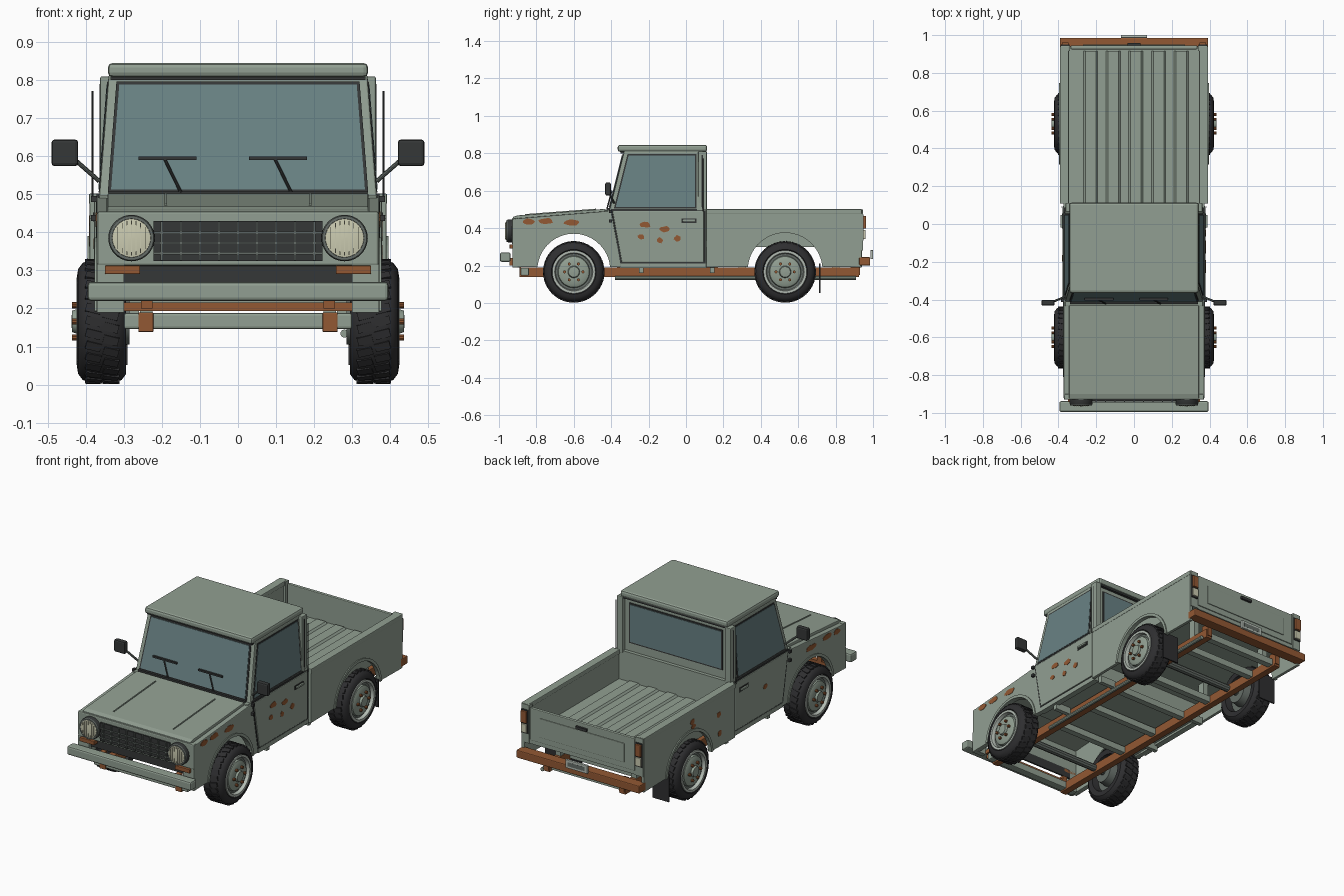
import bpy, bmesh, math, random
from mathutils import Vector, Matrix

random.seed(4)


def material(name, r, g, b):
    m = bpy.data.materials.new(name)
    m.diffuse_color = (r, g, b, 1)
    return m


BODY = material("faded green paint", 0.285, 0.347, 0.287)
GLASS = material("blue grey glass", 0.14, 0.222, 0.23)
RUST = material("rust", 0.29, 0.098, 0.033)
TYRE = material("rubber", 0.028, 0.028, 0.03)
TRIM = material("dark trim", 0.035, 0.038, 0.038)
CREAM = material("cream lens", 0.6, 0.6, 0.44)
METAL = material("pale metal", 0.45, 0.5, 0.45)
GREY = material("grille grey", 0.13, 0.152, 0.137)
smooth = []


def finish(name, bm, mat, mirror=False, bevel=0):
    bmesh.ops.recalc_face_normals(bm, faces=bm.faces)
    me = bpy.data.meshes.new(name)
    bm.to_mesh(me)
    bm.free()
    me.materials.append(mat)
    ob = bpy.data.objects.new(name, me)
    bpy.context.collection.objects.link(ob)
    if bevel:
        b = ob.modifiers.new("bevel", 'BEVEL')
        b.width = bevel
        b.segments = 2
        b.limit_method = 'ANGLE'
    if mirror:
        ob.modifiers.new("mirror", 'MIRROR')
    return ob


def prism(name, pts, vec, mat, mirror=False, bevel=0):
    """Closed outline in space pushed along a vector."""
    bm = bmesh.new()
    f = bm.faces.new([bm.verts.new(p) for p in pts])
    r = bmesh.ops.extrude_face_region(bm, geom=[f], use_keep_orig=True)
    bmesh.ops.translate(bm, vec=vec, verts=[v for v in r["geom"] if isinstance(v, bmesh.types.BMVert)])
    return finish(name, bm, mat, mirror, bevel)


def side(name, yz, x0, x1, mat, mirror=True, bevel=0):
    return prism(name, [(x0, y, z) for y, z in yz], (x1 - x0, 0, 0), mat, mirror, bevel)


def box(name, x0, x1, y0, y1, z0, z1, mat, mirror=False, bevel=0):
    return side(name, [(y0, z0), (y1, z0), (y1, z1), (y0, z1)], x0, x1, mat, mirror, bevel)


def lathe(name, prof, cx, cy, cz, axis, mat, mirror=False, n=40):
    """Turn (distance along axis, radius) points round the x or y axis."""
    bm = bmesh.new()
    rings = []
    for d, r in prof:
        ring = []
        for i in range(n):
            a = 2 * math.pi * i / n
            c, s = r * math.cos(a), r * math.sin(a)
            ring.append(bm.verts.new((cx + d, cy + c, cz + s) if axis == 'x' else (cx + c, cy + d, cz + s)))
        rings.append(ring)
    for a, b in zip(rings, rings[1:]):
        for i in range(n):
            bm.faces.new((a[i], a[(i + 1) % n], b[(i + 1) % n], b[i]))
    if prof[0] != prof[-1]:
        bm.faces.new(rings[0])
        bm.faces.new(rings[-1])
    smooth.append(finish(name, bm, mat, mirror))


def rod(name, a, b, r, mat, mirror=False):
    a, b = Vector(a), Vector(b)
    bm = bmesh.new()
    m = Matrix.Translation((a + b) / 2) @ (b - a).to_track_quat('Z', 'Y').to_matrix().to_4x4()
    bmesh.ops.create_cone(bm, cap_ends=True, segments=10, radius1=r, radius2=r, depth=(b - a).length, matrix=m)
    finish(name, bm, mat, mirror)


def arc(cy, cz, r, a0, a1, n=18):
    return [(cy + r * math.cos(math.radians(a0 + (a1 - a0) * i / n)),
             cz + r * math.sin(math.radians(a0 + (a1 - a0) * i / n))) for i in range(n + 1)]


# lower body sides
FY, RY, WZ = -0.60, 0.53, 0.166
side("front_fender", [(-0.925, 0.19), (-0.925, 0.45), (-0.41, 0.492), (-0.40, 0.492), (-0.35, 0.215), (-0.35, 0.19)]
     + arc(FY, 0.175, 0.198, 5, 175), 0.342, 0.372, BODY, bevel=0.004)
side("door", [(-0.393, 0.492), (0.095, 0.492), (0.095, 0.218), (-0.343, 0.218)], 0.345, 0.378, BODY, bevel=0.004)
side("door_gap", [(-0.40, 0.494), (0.104, 0.494), (0.104, 0.211), (-0.351, 0.211)], 0.345, 0.373, TRIM)
box("sill", 0.34, 0.374, -0.35, 0.11, 0.188, 0.212, BODY, True)
side("bed_side", [(0.108, 0.19), (0.108, 0.5), (0.94, 0.5), (0.94, 0.19)]
     + arc(RY, 0.175, 0.203, 5, 175), 0.372, 0.39, BODY, bevel=0.003)
box("bed_inner_wall", 0.35, 0.374, 0.108, 0.93, 0.332, 0.49, BODY, True)
box("bed_rail", 0.345, 0.392, 0.108, 0.94, 0.475, 0.502, BODY, True, 0.004)
for nm, y, r, x in (("front", FY, 0.198, 0.345), ("rear", RY, 0.203, 0.372)):
    side(nm + "_arch_lip", arc(y, 0.175, r - 0.003, 5, 175) + arc(y, 0.175, r + 0.013, 175, 5), x, x + 0.032 - (x > .36) * .008, BODY)

# hood, cowl and front panel
side("hood", [(-0.925, 0.445), (-0.925, 0.46), (-0.9, 0.468), (-0.43, 0.503), (-0.43, 0.48)], -0.343, 0.343, BODY, False, 0.004)
side("hood_crease", [(-0.86, 0.468), (-0.86, 0.475), (-0.48, 0.504), (-0.48, 0.49)], 0.187, 0.193, BODY)
box("cowl", -0.365, 0.365, -0.435, -0.39, 0.46, 0.497, BODY, False, 0.004)
box("front_panel", -0.37, 0.37, -0.93, -0.9, 0.312, 0.455, BODY, False, 0.006)
box("front_corner", 0.3, 0.37, -0.928, -0.9, 0.19, 0.314, BODY, True)
box("lower_valance", -0.3, 0.3, -0.91, -0.9, 0.262, 0.314, TRIM)
box("firewall", -0.345, 0.345, -0.4, -0.385, 0.2, 0.48, BODY)

# grille
box("grille_back", -0.222, 0.222, -0.938, -0.928, 0.325, 0.43, TRIM)
for i in range(9):
    x = -0.2 + i * 0.05
    box("grille_upright", x - 0.003, x + 0.003, -0.946, -0.936, 0.326, 0.429, GREY)
for z in (0.345, 0.372, 0.399):
    box("grille_bar", -0.222, 0.222, -0.944, -0.936, z - 0.003, z + 0.003, GREY)

# headlights and front indicators
lathe("headlight_housing", [(0, 0.061), (-0.025, 0.061), (-0.034, 0.056), (-0.034, 0.05)], 0.28, -0.925, 0.385, 'y', TRIM, True)
lathe("headlight_ring", [(-0.03, 0.06), (-0.036, 0.058), (-0.036, 0.051), (-0.03, 0.05)], 0.28, -0.925, 0.385, 'y', GREY, True)
lathe("headlight_lens", [(-0.03, 0.051), (-0.036, 0.05), (-0.039, 0.03), (-0.04, 0.002)], 0.28, -0.925, 0.385, 'y', CREAM, True)
for i in range(-3, 4):
    h = math.sqrt(0.046 ** 2 - (i * 0.012) ** 2)
    box("lens_rib", 0.279 + i * 0.012, 0.281 + i * 0.012, -0.967, -0.958, 0.385 - h, 0.385 + h, CREAM, True)
box("front_indicator", 0.257, 0.35, -0.943, -0.9, 0.29, 0.313, RUST, True, 0.003)

# bumpers
box("front_bumper", -0.395, 0.395, -0.995, -0.938, 0.22, 0.27, BODY, False, 0.009)
box("bumper_bracket", 0.225, 0.255, -0.945, -0.87, 0.2, 0.24, RUST, True)
box("rear_bumper", -0.392, 0.392, 0.925, 0.985, 0.2, 0.245, RUST, False, 0.005)
box("rear_bracket", 0.225, 0.255, 0.88, 0.93, 0.15, 0.22, RUST, True)
box("number_plate", -0.07, 0.07, 0.986, 1.0, 0.235, 0.282, METAL, False, 0.002)
box("plate_panel", -0.055, 0.055, 0.999, 1.0005, 0.247, 0.27, GREY)


# cab upper shell tapering to the roof
def cab(z):
    t = (z - 0.495) / 0.32
    return 0.365 - 0.025 * t, -0.41 + 0.08 * t


bm = bmesh.new()
rings = []
for z in (0.485, 0.815):
    hx, yf = cab(z)
    rings.append([bm.verts.new(p) for p in ((-hx, yf, z), (hx, yf, z), (hx, 0.09, z), (-hx, 0.09, z))])
for i in range(4):
    bm.faces.new((rings[0][i], rings[0][(i + 1) % 4], rings[1][(i + 1) % 4], rings[1][i]))
bm.faces.new(rings[0])
bm.faces.new(rings[1])
finish("cab_shell", bm, BODY, False, 0.005)
box("roof", -0.342, 0.342, -0.365, 0.113, 0.808, 0.845, BODY, False, 0.012)
box("roof_gutter", -0.335, 0.335, -0.35, 0.105, 0.8, 0.812, TRIM)
box("rear_pillar", 0.325, 0.362, 0.065, 0.112, 0.485, 0.81, BODY, True, 0.004)
box("cab_back_wall", -0.372, 0.372, 0.088, 0.11, 0.2, 0.5, BODY)
box("pillar_gap", 0.34, 0.3635, 0.084, 0.09, 0.5, 0.79, TRIM, True)
rod("pillar_strip", (0.382, 0.09, 0.49), (0.382, 0.09, 0.772), 0.0025, TRIM, True)


# windows: dark seal under a glass plate
def pane(name, g, off, mat):
    z0, z1 = 0.513 - g, 0.788 + g
    (a, ya), (b, yb) = cab(z0), cab(z1)
    i = 0.03 - g
    prism("windshield_" + name, [(-a + i, ya, z0), (a - i, ya, z0), (b - i, yb, z1), (-b + i, yb, z1)], (0, -off, 0), mat)
    prism("side_window_" + name, [(a, ya + i, z0), (a, 0.048 + g, z0), (b, 0.048 + g, z1), (b, yb + i, z1)], (off * 0.5, 0, 0), mat, True)
    box("rear_window_" + name, -0.29 - g, 0.29 + g, 0.085, 0.09 + off, 0.555 - g, 0.77 + g, mat)


pane("seal", 0.008, 0.004, TRIM)
pane("glass", 0, 0.007, GLASS)
box("belt_seal", 0.36, 0.372, -0.4, 0.06, 0.491, 0.502, TRIM, True)
box("windshield_base_seal", -0.34, 0.34, -0.424, -0.4, 0.497, 0.508, TRIM)

# wipers
for x in (-0.185, 0.105):
    y1, y0 = cab(0.595)[1] - 0.014, cab(0.505)[1] - 0.014
    box("wiper_blade", x - 0.076, x + 0.076, y1 - 0.005, y1 + 0.006, 0.59, 0.6, TRIM)
    rod("wiper_arm", (x - 0.008, y1, 0.593), (x + 0.035, y0, 0.505), 0.004, TRIM)

# mirrors and door handles
box("mirror", 0.42, 0.49, -0.432, -0.402, 0.574, 0.644, TRIM, True, 0.008)
rod("mirror_arm", (0.365, -0.385, 0.535), (0.43, -0.412, 0.592), 0.006, GREY, True)
box("door_handle_plate", 0.375, 0.381, -0.025, 0.055, 0.428, 0.452, TRIM, True)
box("door_handle", 0.378, 0.39, -0.018, 0.048, 0.435, 0.446, BODY, True, 0.002)
for z in (0.44, 0.49):
    box("fender_hinge", 0.37, 0.386, -0.412, -0.396, z - 0.01, z + 0.006, TRIM, True)

# load bed
box("bed_floor", -0.374, 0.374, 0.105, 0.93, 0.3, 0.332, BODY)
for x in (-0.27, -0.15, -0.03, 0.09, 0.21):
    prism("bed_floor_rib", [(x, 0.115, 0.33), (x + 0.012, 0.115, 0.342), (x + 0.068, 0.115, 0.342), (x + 0.08, 0.115, 0.33)],
          (0, 0.8, 0), BODY)
box("tailgate", -0.335, 0.335, 0.925, 0.945, 0.302, 0.488, BODY, False, 0.004)
box("tailgate_pressing", -0.27, 0.27, 0.944, 0.95, 0.335, 0.445, BODY, False, 0.003)
box("tailgate_sill", -0.34, 0.34, 0.915, 0.94, 0.28, 0.304, BODY)
box("tailgate_handle", -0.035, 0.035, 0.945, 0.957, 0.45, 0.466, TRIM)
box("rear_post", 0.338, 0.388, 0.915, 0.945, 0.28, 0.5, BODY, True)
box("tail_light_surround", 0.342, 0.386, 0.944, 0.95, 0.335, 0.472, TRIM, True)
box("tail_light", 0.346, 0.382, 0.948, 0.962, 0.398, 0.466, RUST, True, 0.003)
box("reverse_light", 0.346, 0.382, 0.948, 0.96, 0.342, 0.39, CREAM, True, 0.003)

# chassis
box("frame_rail", 0.222, 0.262, -0.89, 0.925, 0.138, 0.19, RUST, True, 0.003)
box("front_cross_bar", -0.3, 0.3, -0.9, -0.87, 0.193, 0.216, RUST)
box("front_lower_beam", -0.3, 0.3, -0.885, -0.84, 0.146, 0.188, BODY, False, 0.006)
for y in (-0.36, -0.1, 0.14, 0.36, 0.72, 0.89):
    box("cross_member", -0.225, 0.225, y - 0.018, y + 0.018, 0.148, 0.185, BODY)
for y in (-0.24, 0.14):
    box("outrigger", 0.26, 0.36, y - 0.012, y + 0.012, 0.16, 0.2, BODY, True)
for y in (0.3, 0.8):
    box("bed_mount", 0.225, 0.258, y - 0.02, y + 0.02, 0.188, 0.302, BODY, True)
box("cab_floor", -0.345, 0.345, -0.39, 0.1, 0.2, 0.214, BODY)
rod("exhaust", (0.28, -0.38, 0.134), (0.28, 0.91, 0.134), 0.011, BODY)

# wheels
for nm, wy in (("front", FY), ("rear", RY)):
    p = [(0.34, 0.1), (0.297, 0.108), (0.294, 0.138), (0.306, 0.154), (0.325, 0.161), (0.388, 0.161), (0.408, 0.154),
         (0.42, 0.138), (0.423, 0.12), (0.408, 0.108), (0.34, 0.1)]
    lathe(nm + "_tyre", p, 0, wy, WZ, 'x', TYRE, True, 48)
    bm = bmesh.new()
    for i in range(30):
        for k, x in enumerate((0.334, 0.38)):
            turn = Matrix.Rotation(2 * math.pi * (i + 0.5 * k) / 30, 4, 'X')
            bmesh.ops.create_cube(bm, size=1, matrix=Matrix.Translation((x, wy, WZ)) @ turn
                                  @ Matrix.Translation((0, 0, 0.158)) @ Matrix.Rotation(0.25, 4, 'Z')
                                  @ Matrix.Diagonal((0.04, 0.022, 0.012, 1)))
    finish(nm + "_tread", bm, TYRE, True)
    lathe(nm + "_rim_ring", [(0.4, 0.115), (0.424, 0.115), (0.424, 0.102), (0.4, 0.096), (0.4, 0.115)], 0, wy, WZ, 'x', METAL, True)
    lathe(nm + "_rim_well", [(0.335, 0.1), (0.405, 0.1), (0.405, 0.08)], 0, wy, WZ, 'x', GREY, True)
    lathe(nm + "_wheel_disc", [(0.4, 0.087), (0.416, 0.082), (0.424, 0.065), (0.424, 0.032),
                               (0.436, 0.028), (0.438, 0.004)], 0, wy, WZ, 'x', BODY, True)
    lathe(nm + "_brake_drum", [(0.285, 0.06), (0.34, 0.07)], 0, wy, WZ, 'x', GREY, True)
    rod(nm + "_axle", (-0.29, wy, WZ), (0.29, wy, WZ), 0.02, GREY)
    for i in range(6):
        a = math.pi * i / 3
        y, z = wy + 0.049 * math.cos(a), WZ + 0.049 * math.sin(a)
        rod(nm + "_wheel_bolt", (0.42, y, z), (0.436, y, z), 0.008, RUST, True)
box("mud_flap", 0.29, 0.395, 0.712, 0.72, 0.052, 0.21, TYRE, True)


# rust patches on the sides
def patch(x, y, z, w, h):
    pts = []
    for i in range(11):
        a, k = 2 * math.pi * i / 11, random.uniform(0.8, 1.15)
        pts.append((x, y + w * k * math.cos(a), z + h * k * math.sin(a)))
    prism("rust_patch", pts, (math.copysign(0.003, x), 0, 0), RUST)


for s in (-1, 1):
    for y, z, w in ((-0.84, 0.434, 0.03), (-0.75, 0.438, 0.04), (-0.61, 0.43, 0.045)):
        patch(s * 0.371, y, z, w, 0.017)
for y, z, w in ((-0.22, 0.418, 0.032), (-0.115, 0.395, 0.025), (-0.24, 0.353, 0.018), (-0.14, 0.334, 0.018), (-0.045, 0.345, 0.02)):
    patch(0.377, y, z, w, 0.016)
for x, y, z in ((-0.377, -0.18, 0.37), (-0.389, 0.26, 0.38), (-0.389, 0.5, 0.43), (-0.389, 0.49, 0.4), (-0.389, 0.25, 0.27)):
    patch(x, y, z, 0.018, 0.016)

# smooth the turned parts
for ob in smooth:
    ob.select_set(True)
bpy.context.view_layer.objects.active = smooth[0]
bpy.ops.object.shade_smooth_by_angle(angle=math.radians(35))
